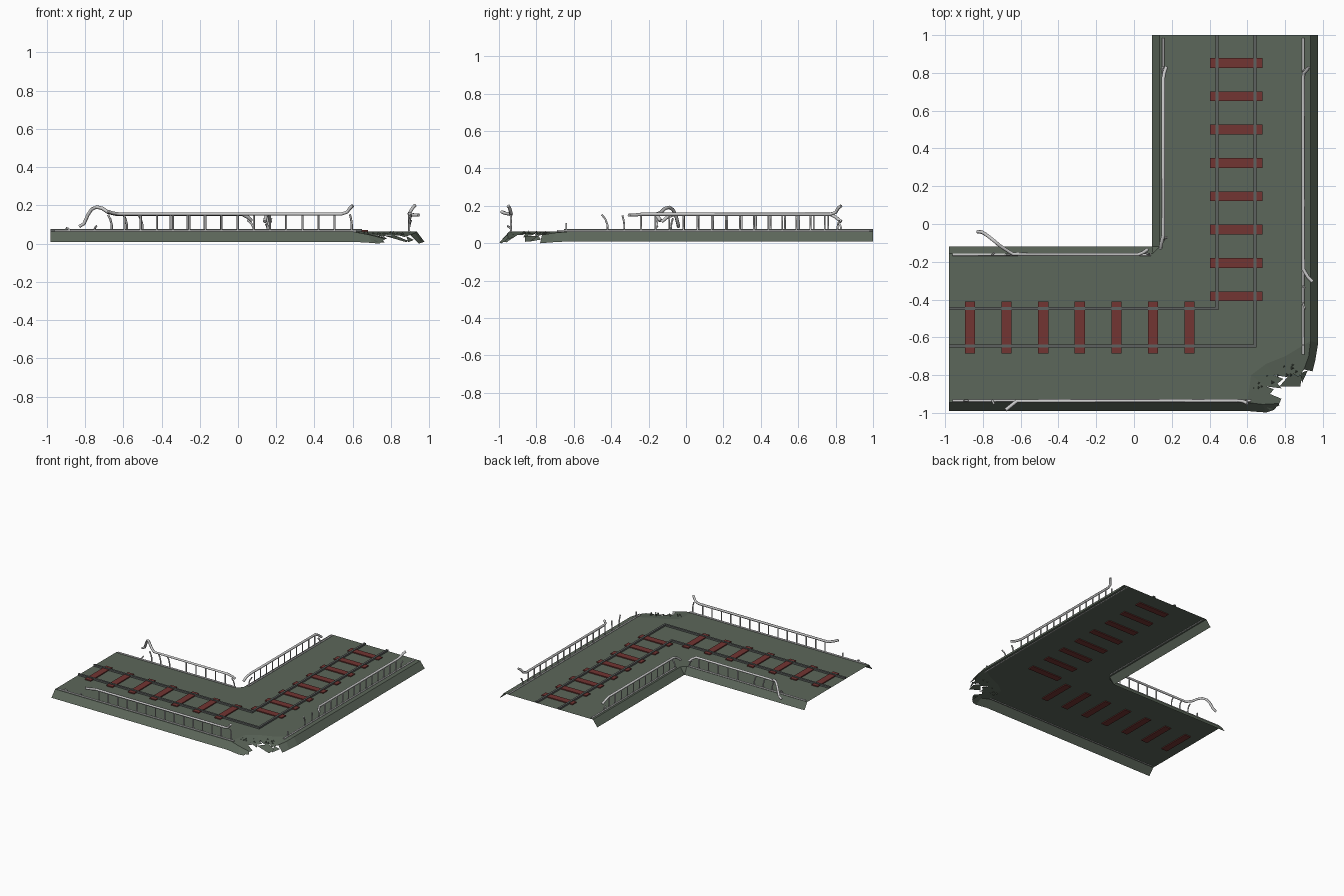
import bpy, random
from mathutils import Vector

random.seed(4)
TOP = 0.063


def mat(name, rgb):
    m = bpy.data.materials.new(name)
    m.diffuse_color = (*rgb, 1)
    return m


GREEN = mat("deck_green", (0.107, 0.135, 0.103))
RED = mat("sleeper_red", (0.17, 0.035, 0.032))
DARK = mat("track_steel", (0.11, 0.12, 0.115))


def mesh_obj(name, verts, faces, m=None):
    me = bpy.data.meshes.new(name)
    me.from_pydata(verts, [], faces)
    me.update()
    ob = bpy.data.objects.new(name, me)
    bpy.context.collection.objects.link(ob)
    if m:
        me.materials.append(m)
    return ob


def box(name, x0, x1, y0, y1, z0, z1, m):
    v = [(x, y, z) for z in (z0, z1) for x, y in ((x0, y0), (x1, y0), (x1, y1), (x0, y1))]
    f = [(3, 2, 1, 0), (4, 5, 6, 7)] + [(i, (i + 1) % 4, (i + 1) % 4 + 4, i + 4) for i in range(4)]
    return mesh_obj(name, v, f, m)


def tubes(name, paths, r):
    cu = bpy.data.curves.new(name, 'CURVE')
    cu.dimensions = '3D'
    cu.bevel_depth = r
    cu.bevel_resolution = 1
    cu.use_fill_caps = True
    for path in paths:
        sp = cu.splines.new('POLY')
        sp.points.add(len(path) - 1)
        for p, co in zip(sp.points, path):
            p.co = (*co, 1)
    ob = bpy.data.objects.new(name, cu)
    bpy.context.collection.objects.link(ob)
    return ob


def polys(name, panels, m):
    verts, faces = [], []
    for p in panels:
        faces.append(tuple(range(len(verts), len(verts) + len(p))))
        verts += [(*c, TOP) if len(c) == 2 else c for c in p]
    return mesh_obj(name, verts, faces, m)


def skirt(name, top, bottom):
    top = [(*c, TOP) if len(c) == 2 else c for c in top]
    bottom = [(*c, 0.01) if len(c) == 2 else c for c in bottom]
    n = len(top)
    return mesh_obj(name, top + bottom, [(i, i + n, i + n + 1, i + 1) for i in range(n - 1)], GREEN)


# L-shaped deck sheet: one panel per arm and one for the elbow
polys("deck", [
    [(-0.98, -0.945), (0.10, -0.945), (0.10, -0.155), (-0.98, -0.155)],
    [(0.135, -0.12), (0.935, -0.12), (0.935, 1), (0.135, 1)],
    [(0.10, -0.945), (0.60, -0.945), (0.62, -0.80), (0.70, -0.74), (0.80, -0.70),
     (0.935, -0.62), (0.935, -0.12), (0.135, -0.12), (0.10, -0.155)]], GREEN)

# sloping skirts along the edges, drooping at the broken corner
skirt("inner_skirt", [(0.135, 1), (0.135, -0.12), (0.10, -0.155), (-0.98, -0.155)],
      [(0.096, 1), (0.096, -0.118), (0.096, -0.118), (-0.98, -0.118)])
skirt("front_skirt", [(-0.98, -0.945), (0.60, -0.945), (0.68, -0.955, 0.048), (0.77, -0.95, 0.025)],
      [(-0.98, -0.99), (0.60, -0.99), (0.70, -0.998, 0.004), (0.74, -0.985, 0)])
skirt("right_skirt", [(0.90, -0.77, 0.045), (0.925, -0.70, 0.056), (0.935, -0.62), (0.935, 1)],
      [(0.945, -0.78, 0), (0.96, -0.72, 0.005), (0.975, -0.63), (0.975, 1)])

# cracked and sagging corner panels
polys("broken_corner", [
    [(0.60, -0.945), (0.68, -0.955, 0.048), (0.77, -0.95, 0.025), (0.78, -0.925, 0.028),
     (0.72, -0.90, 0.045), (0.74, -0.875, 0.044), (0.70, -0.86, 0.052), (0.62, -0.80)],
    [(0.62, -0.80), (0.70, -0.86, 0.052), (0.78, -0.87, 0.03), (0.76, -0.845, 0.04),
     (0.79, -0.82, 0.044), (0.74, -0.80, 0.055), (0.70, -0.74)],
    [(0.70, -0.74), (0.74, -0.80, 0.055), (0.81, -0.81, 0.04), (0.84, -0.79, 0.044),
     (0.87, -0.81, 0.035), (0.90, -0.77, 0.045), (0.925, -0.70, 0.056), (0.935, -0.62), (0.80, -0.70)],
    [(0.77, -0.86, 0.04), (0.88, -0.86, 0.008), (0.89, -0.80, 0.015), (0.83, -0.79, 0.04)],
    [(0.68, -0.955, 0.045), (0.72, -0.985, 0.01), (0.77, -0.96, 0.005), (0.73, -0.91, 0.04)],
    [(0.88, -0.79, 0.04), (0.92, -0.775, 0.02), (0.89, -0.84, 0.008)]], GREEN)

# small chips of debris
chips = []
for i in range(14):
    c = Vector((random.uniform(0.62, 0.86), 0, 0))
    c.y = -0.86 + (c.x - 0.62) * 0.4 + random.uniform(-0.03, 0.04)
    c.z = 0.052
    a, b, d, e = [tuple(c + Vector(o) * random.uniform(0.005, 0.011))
                  for o in ((1, 0, 0), (-0.7, 1, 0), (-0.7, -1, 0), (0, 0, 1.5))]
    chips += [[a, b, e], [b, d, e], [d, a, e], [a, d, b]]
polys("debris", chips, GREEN)

# sleepers poke slightly through the deck sheet
for i in range(8):
    y = 0.853 - i * 0.1765
    box("sleeper_back", 0.403, 0.68, y - 0.026, y + 0.026, 0.056, 0.071, RED)
for i in range(7):
    x = -0.868 + i * 0.1937
    box("sleeper_left", x - 0.027, x + 0.027, -0.685, -0.41, 0.056, 0.071, RED)

# two track rails turning the corner
for x, y in ((0.44, -0.447), (0.64, -0.645)):
    w = 0.008
    a = [(-0.98, y - w), (x + w, y - w), (x + w, 1)]
    b = [(-0.98, y + w), (x - w, y + w), (x - w, 1)]
    v = [(*p, z) for z in (TOP, 0.076) for p in a + b]
    f = []
    for i in (0, 1):
        f += [(6 + i, 7 + i, 10 + i, 9 + i), (i, i + 1, i + 7, i + 6), (i + 4, i + 3, i + 9, i + 10)]
    f += [(0, 6, 9, 3), (2, 5, 11, 8)]
    mesh_obj("track_rail", v, f, DARK)

# hand rails: bent top bar, bar on the deck, posts
H = 0.155


def handrail(name, bar, base, posts, stubs):
    tubes(name + "_top_bar", [bar], 0.0095)
    tubes(name + "_base_bar", [base], 0.0065)
    tubes(name + "_posts", [[(x, y, TOP), (x, y, H)] for x, y in posts] + stubs, 0.0055)


def stub(x, y, dx, dy, h):
    return [(x, y, TOP), (x, y, TOP + h * 0.4), (x + dx * 0.4, y + dy * 0.4, TOP + h * 0.75),
            (x + dx, y + dy, TOP + h)]


handrail("front_handrail",
         [(-0.68, -0.985, 0.168), (-0.655, -0.965, 0.16), (-0.62, -0.937, H), (0.54, -0.935, H),
          (0.57, -0.937, 0.165), (0.585, -0.942, 0.185), (0.60, -0.95, 0.20)],
         [(-0.96, -0.935, 0.066), (0.62, -0.935, 0.066)],
         [(0.59 - i * 0.0845, -0.935) for i in range(1, 15)],
         [stub(-0.75, -0.935, 0.01, -0.02, 0.03), stub(-0.88, -0.935, -0.02, 0, 0.02),
          stub(0.595, -0.935, -0.01, 0, 0.09)])
handrail("inner_left_handrail",
         [(-0.83, -0.04, 0.09), (-0.805, -0.043, 0.105), (-0.785, -0.055, 0.15), (-0.765, -0.07, 0.18),
          (-0.74, -0.09, 0.192), (-0.71, -0.115, 0.185), (-0.68, -0.135, 0.165), (-0.64, -0.16, H),
          (0.02, -0.162, H), (0.05, -0.15, 0.14), (0.07, -0.135, 0.12)],
         [(-0.96, -0.162, 0.066), (0.09, -0.162, 0.066)],
         [(0.0 - i * 0.088, -0.162) for i in range(5)],
         [stub(-0.50 - i * 0.08, -0.162, -0.02, 0, 0.088) for i in range(3)]
         + [stub(0.08, -0.16, -0.03, 0.01, 0.06), stub(-0.75, -0.162, 0.01, 0.01, 0.03)])
handrail("inner_right_handrail",
         [(0.14, -0.13, 0.115), (0.145, -0.10, 0.14), (0.155, -0.06, H), (0.155, 0.77, H),
          (0.16, 0.80, 0.14), (0.17, 0.83, 0.115)],
         [(0.155, -0.09, 0.066), (0.155, 0.985, 0.066)],
         [(0.155, -0.01 + i * 0.077) for i in range(11)],
         [stub(0.155, -0.08, 0.02, 0.01, 0.07), stub(0.155, 0.83, -0.01, -0.01, 0.04)])
handrail("right_handrail",
         [(0.945, -0.305, 0.15), (0.92, -0.28, 0.15), (0.897, -0.24, H), (0.895, 0.77, H),
          (0.90, 0.80, 0.165), (0.915, 0.815, 0.19), (0.925, 0.83, 0.20)],
         [(0.895, -0.69, 0.066), (0.895, 0.985, 0.066)],
         [(0.895, -0.24 + i * 0.0755) for i in range(14)],
         [stub(0.895, -0.64, 0, 0, 0.045), stub(0.895, -0.42, 0.01, -0.03, 0.09),
          stub(0.895, -0.33, 0.01, -0.01, 0.085), stub(0.895, 0.81, 0.01, 0.01, 0.06)])
